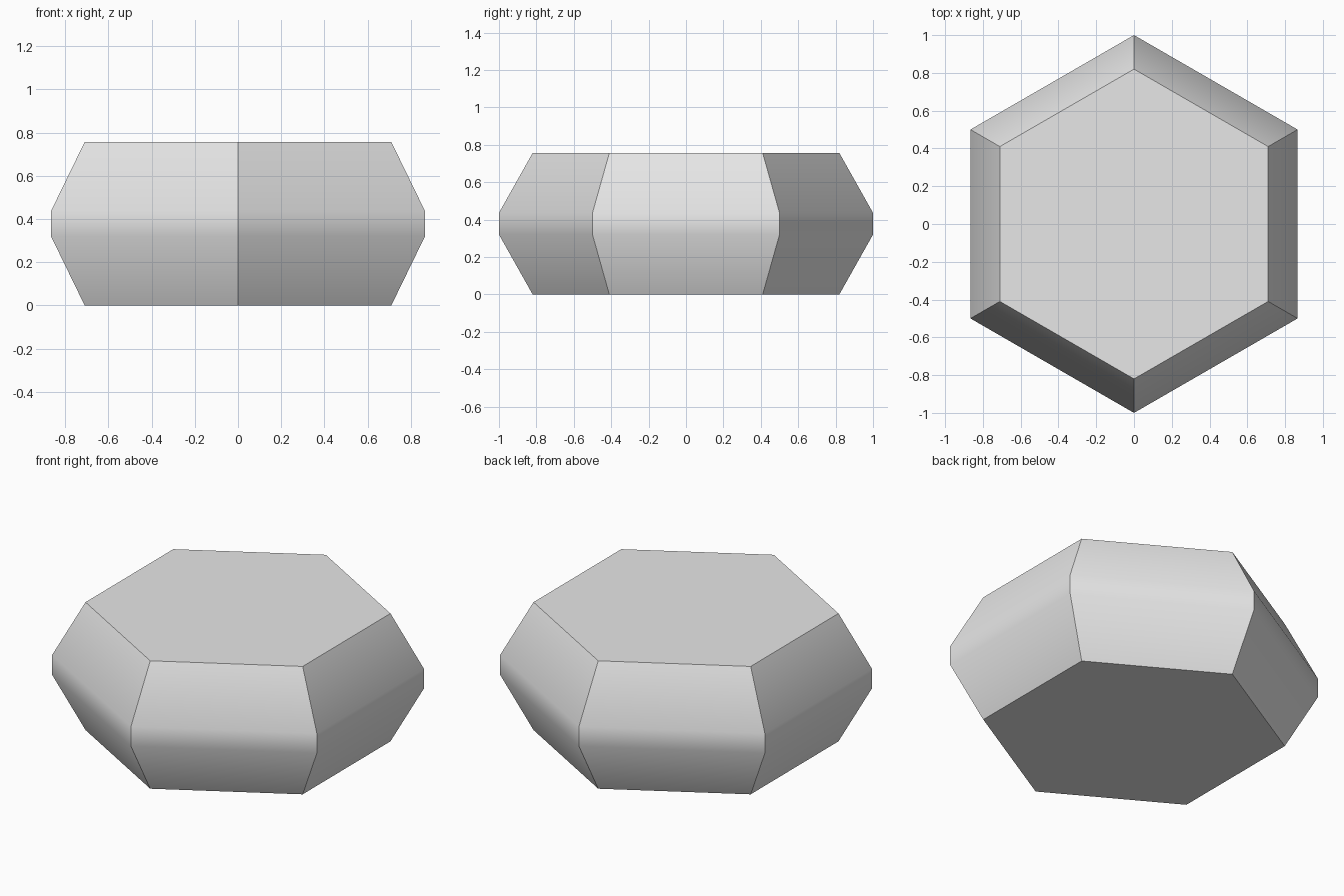
import bpy, bmesh
from math import sin, cos, pi, radians

cube = bpy.data.objects.get("Cube")
if cube:
    bpy.data.objects.remove(cube, do_unlink=True)

# Light grey material
grey = bpy.data.materials.new("light_grey")
grey.use_nodes = True
colour = (0.8, 0.8, 0.8, 1)
grey.diffuse_color = colour
grey.node_tree.nodes["Principled BSDF"].inputs["Base Color"].default_value = colour

# Hexagonal body: (radius, height) profile with corners pointing front and back
SIDES = 6
PROFILE = [(0.82, 0), (1, 0.32), (1, 0.436), (0.82, 0.756)]

bm = bmesh.new()
rings = []
for radius, z in PROFILE:
    angles = [pi / 2 + 2 * pi * i / SIDES for i in range(SIDES)]
    rings.append([bm.verts.new((radius * cos(a), radius * sin(a), z)) for a in angles])

# Side walls
for lower, upper in zip(rings, rings[1:]):
    for i in range(SIDES):
        j = (i + 1) % SIDES
        bm.faces.new((lower[i], lower[j], upper[j], upper[i]))

# Flat bottom and top
bm.faces.new(rings[0][::-1])
bm.faces.new(rings[-1])

mesh = bpy.data.meshes.new("hexagonal_body")
bm.to_mesh(mesh)
bm.free()
mesh.materials.append(grey)
body = bpy.data.objects.new("hexagonal_body", mesh)
bpy.context.collection.objects.link(body)

# Soft belt, crisp corners and caps
bpy.ops.object.select_all(action="DESELECT")
body.select_set(True)
bpy.context.view_layer.objects.active = body
bpy.ops.object.shade_smooth_by_angle(angle=radians(35))
